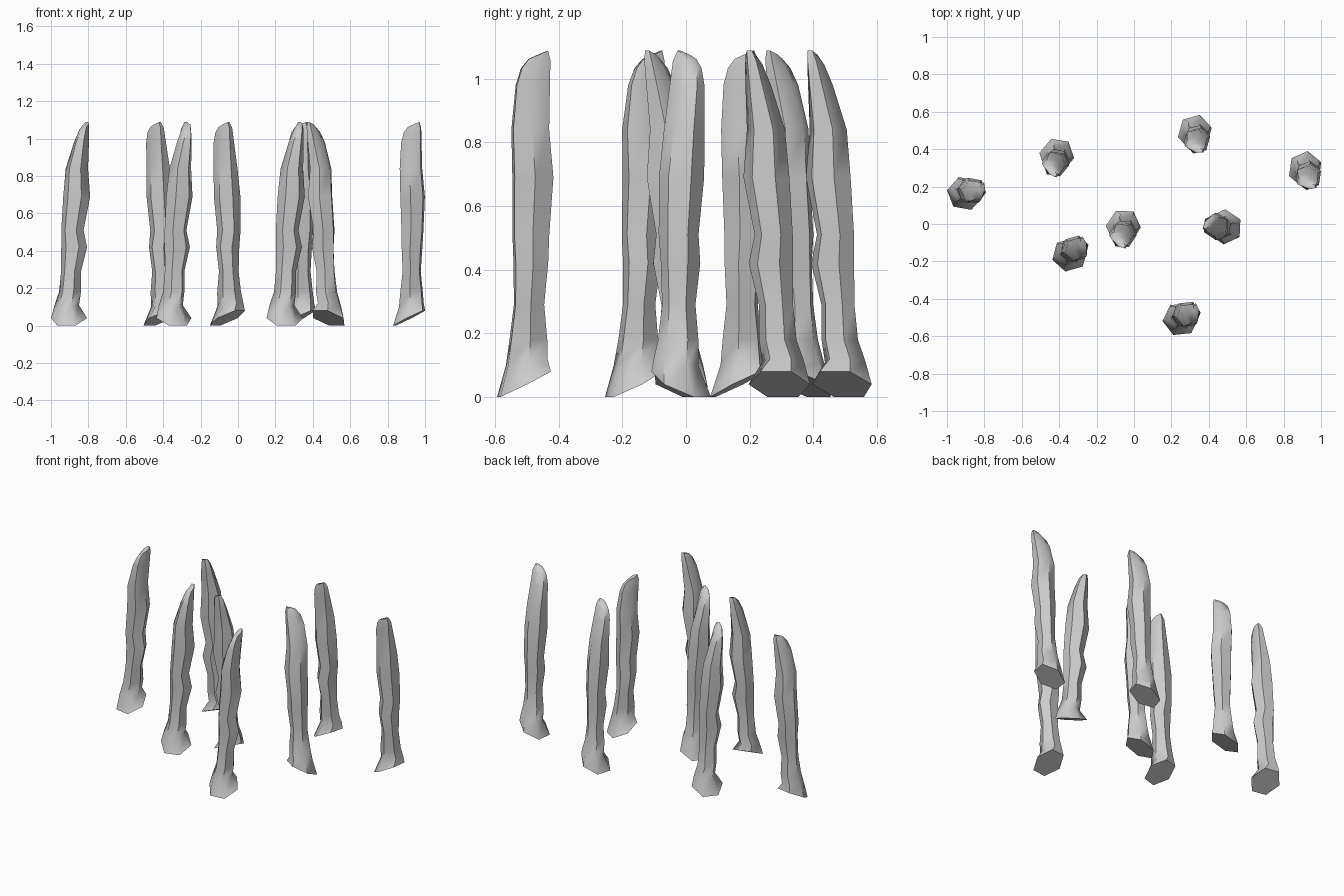
import bpy, bmesh, math
from mathutils import Matrix, Vector

if "Cube" in bpy.data.objects:
    bpy.data.objects.remove(bpy.data.objects["Cube"])

SIDES = 6
grey = bpy.data.materials.new("weathered_grey")
grey.diffuse_color = (0.6, 0.6, 0.6, 1)
grey.use_nodes = True
grey.node_tree.nodes["Principled BSDF"].inputs["Base Color"].default_value = grey.diffuse_color

# Post sections: height, lean-axis min/max, side-axis min/max, slope of the ring across the side axis
RINGS = [
    (0.040, -0.105, 0.090, -0.090, 0.070, 0.040),
    (0.110, -0.088, 0.045, -0.062, 0.062, 0.010),
    (0.180, -0.064, 0.055, -0.053, 0.060, 0),
    (0.290, -0.053, 0.055, -0.040, 0.050, 0),
    (0.420, -0.053, 0.087, -0.042, 0.060, 0),
    (0.510, -0.053, 0.068, -0.045, 0.065, 0),
    (0.690, -0.043, 0.103, -0.047, 0.075, 0),
    (0.840, -0.028, 0.093, -0.051, 0.062, 0),
    (0.980, 0.016, 0.097, -0.041, 0.063, 0),
    (1.045, 0.042, 0.097, -0.026, 0.064, 0.012),
    (1.075, 0.062, 0.094, -0.004, 0.056, 0.013),
]


def make_post(name, cx, cy, angle):
    """Crooked six-sided post, turned by angle and centred on (cx, cy)."""
    bm = bmesh.new()
    rings = []
    for z, u0, u1, v0, v1, slope in RINGS:
        ring = []
        for i in range(SIDES):
            a = math.tau * i / SIDES
            side = math.sin(a) / math.sin(math.pi / 3)
            u = (u0 + u1) / 2 + (u1 - u0) / 2 * math.cos(a)
            v = (v0 + v1) / 2 + (v1 - v0) / 2 * side
            ring.append(bm.verts.new((u, v, z + slope * side)))
        rings.append(ring)
    # bark walls
    for low, high in zip(rings, rings[1:]):
        for i in range(SIDES):
            j = (i + 1) % SIDES
            bm.faces.new((low[i], low[j], high[j], high[i]))
    # slanted foot and top cut
    bm.faces.new(rings[0][::-1])
    bm.faces.new(rings[-1])
    bmesh.ops.transform(bm, matrix=Matrix.Rotation(math.radians(angle), 4, 'Z'), verts=bm.verts)
    xs = [v.co.x for v in bm.verts]
    ys = [v.co.y for v in bm.verts]
    shift = Vector((cx - (min(xs) + max(xs)) / 2, cy - (min(ys) + max(ys)) / 2, 0))
    bmesh.ops.translate(bm, vec=shift, verts=bm.verts)
    mesh = bpy.data.meshes.new(name)
    bm.to_mesh(mesh)
    bm.free()
    mesh.materials.append(grey)
    obj = bpy.data.objects.new(name, mesh)
    bpy.context.collection.objects.link(obj)
    bpy.ops.object.select_all(action='DESELECT')
    obj.select_set(True)
    bpy.context.view_layer.objects.active = obj
    bpy.ops.object.shade_smooth_by_angle(angle=math.radians(55))


# Scattered posts: centre x, centre y, turn in degrees
POSTS = [
    (-0.895, 0.163, -10), (0.255, -0.505, 6), (-0.340, -0.158, 16), (-0.413, 0.352, -130),
    (-0.057, -0.030, -124), (0.468, -0.015, 146), (0.325, 0.480, -106), (0.915, 0.285, -98),
]
for n, (x, y, turn) in enumerate(POSTS, 1):
    make_post(f"post_{n}", x, y, turn)
